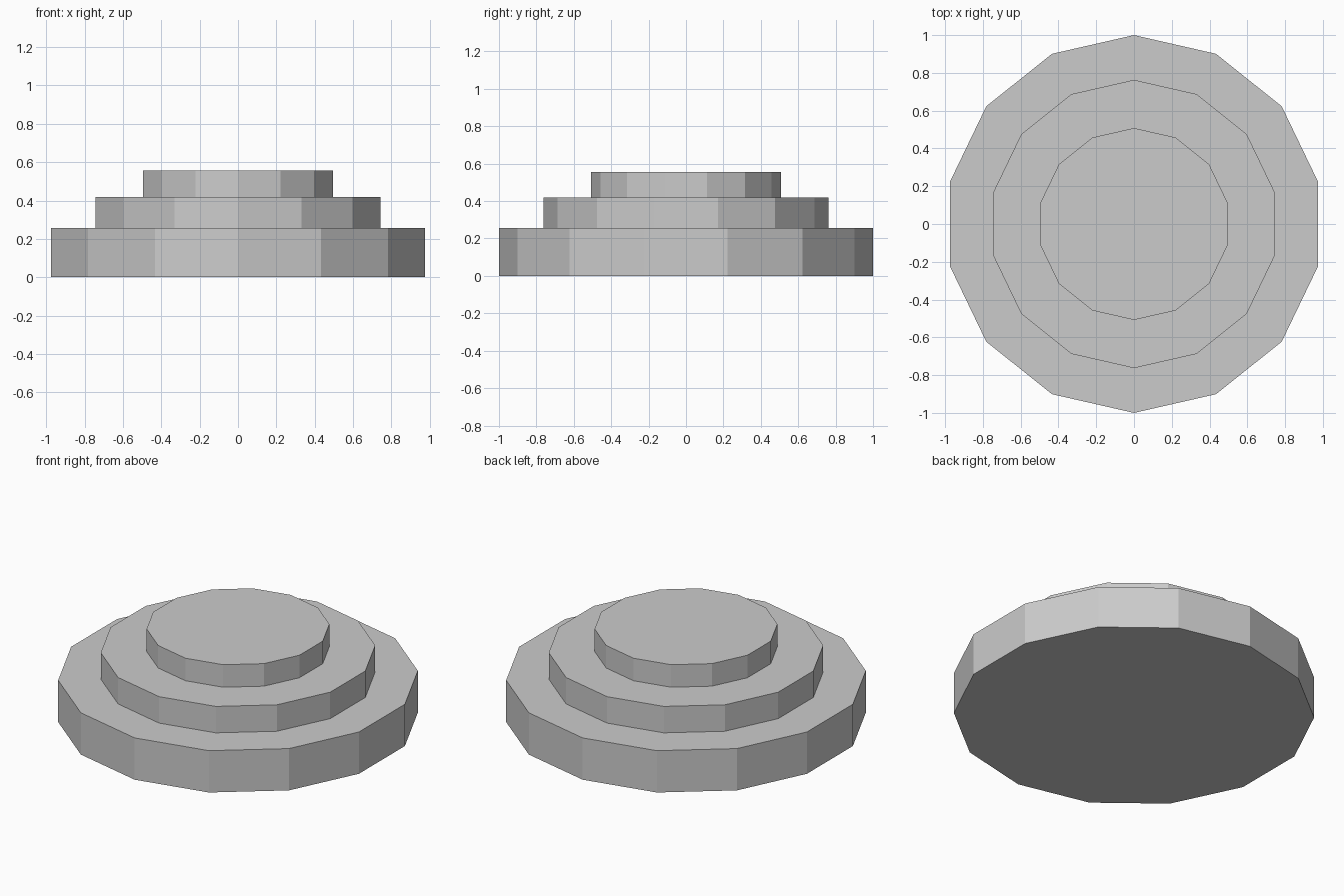
import bpy, bmesh, math

if "Cube" in bpy.data.objects:
    bpy.data.objects.remove(bpy.data.objects["Cube"])

SIDES = 14
# Stepped profile (radius, height) from the base rim up to the top rim
PROFILE = [(1.0, 0.0), (1.0, 0.256), (0.763, 0.256), (0.763, 0.418),
           (0.508, 0.418), (0.508, 0.556)]


def ring(bm, radius, z):
    """14-sided ring with a corner pointing along +y."""
    step = 2 * math.pi / SIDES
    return [bm.verts.new((radius * math.cos(math.pi / 2 + i * step),
                          radius * math.sin(math.pi / 2 + i * step), z))
            for i in range(SIDES)]


# Three-tiered pedestal as one closed, flat-shaded shell
bm = bmesh.new()
rings = [ring(bm, r, z) for r, z in PROFILE]
for low, high in zip(rings, rings[1:]):
    for i in range(SIDES):
        j = (i + 1) % SIDES
        bm.faces.new((low[i], low[j], high[j], high[i]))

# Bottom and top caps
bm.faces.new(rings[0][::-1])
bm.faces.new(rings[-1])
bmesh.ops.recalc_face_normals(bm, faces=bm.faces[:])

mesh = bpy.data.meshes.new("tiered_pedestal")
bm.to_mesh(mesh)
bm.free()
bpy.context.collection.objects.link(bpy.data.objects.new("tiered_pedestal", mesh))
